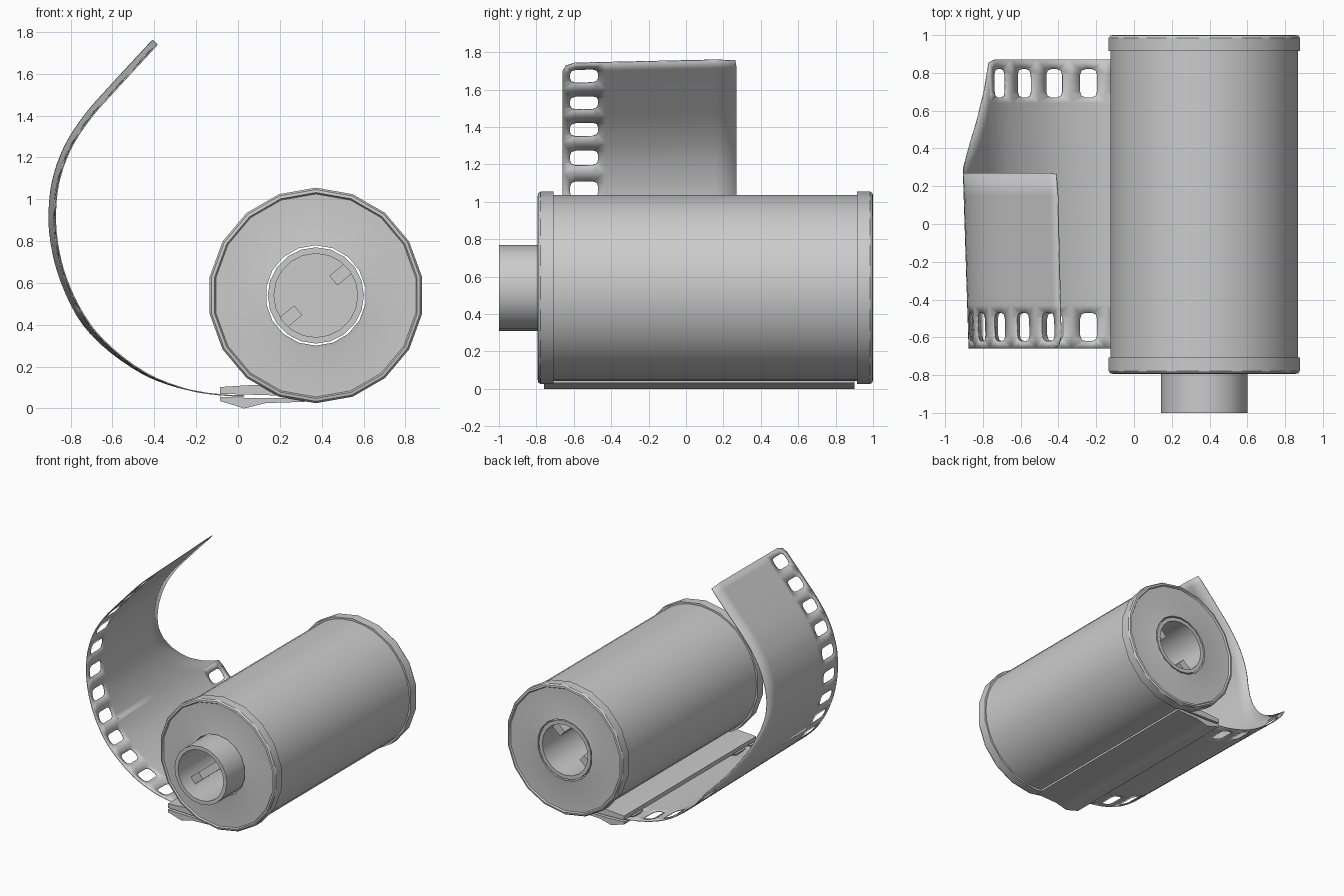
import bpy, bmesh, math
from mathutils import Vector, Matrix

if "Cube" in bpy.data.objects:
    bpy.data.objects.remove(bpy.data.objects["Cube"])

CX, CZ = 0.372, 0.54          # canister axis


def finish(name, bm, angle=32):
    bmesh.ops.remove_doubles(bm, verts=bm.verts, dist=1e-4)
    bmesh.ops.recalc_face_normals(bm, faces=bm.faces)
    me = bpy.data.meshes.new(name)
    bm.to_mesh(me)
    bm.free()
    ob = bpy.data.objects.new(name, me)
    bpy.context.collection.objects.link(ob)
    bpy.ops.object.select_all(action='DESELECT')
    ob.select_set(True)
    bpy.context.view_layer.objects.active = ob
    bpy.ops.object.shade_smooth_by_angle(angle=math.radians(angle))
    return ob


def lathe(name, profile, segs):
    """Revolve (radius, y) points around the canister axis."""
    bm = bmesh.new()
    rings = []
    for r, y in profile:
        rings.append([bm.verts.new((CX + r * math.sin(2 * math.pi * i / segs), y,
                                    CZ + r * math.cos(2 * math.pi * i / segs)))
                      for i in range(segs)])
    for a, b in zip(rings, rings[1:]):
        for i in range(segs):
            j = (i + 1) % segs
            bm.faces.new((a[i], a[j], b[j], b[i]))
    return finish(name, bm)


def extrude_y(name, outline, y0, y1):
    """Prism from an (x, z) outline."""
    bm = bmesh.new()
    a = [bm.verts.new((x, y0, z)) for x, z in outline]
    b = [bm.verts.new((x, y1, z)) for x, z in outline]
    bm.faces.new(a)
    bm.faces.new(b)
    n = len(a)
    for i in range(n):
        bm.faces.new((a[i], a[(i + 1) % n], b[(i + 1) % n], b[i]))
    return finish(name, bm, 20)


# Canister shell and crimped end caps
lathe("canister_body", [(0.497, -0.73), (0.497, 0.93)], 36)


def cap(name, y_end, d):
    prof = [(0.24, 0.08), (0.24, 0.008), (0.255, 0.012), (0.485, 0.012), (0.492, 0.0),
            (0.506, 0.003), (0.515, 0.016), (0.515, 0.085), (0.49, 0.085)]
    lathe(name, [(r, y_end + d * t) for r, t in prof], 18)


cap("front_cap", -0.793, 1)
cap("back_cap", 1.0, -1)

# Hollow spool with a closed middle, protruding at the front
lathe("spool_front", [(0, -0.3), (0.2, -0.3), (0.2, -1.0), (0.23, -1.0), (0.23, -0.7)], 20)
lathe("spool_back", [(0, 0.4), (0.2, 0.4), (0.2, 0.99), (0.23, 0.99), (0.23, 0.9)], 20)

# Drive keys inside the spool ends
for i, ang in enumerate((math.radians(40), math.radians(220))):
    for end, (y0, y1) in (("front", (-0.88, -0.3)), ("back", (0.4, 0.9))):
        c, s = math.cos(ang), math.sin(ang)
        pts = [(CX + r * c - t * s, CZ + r * s + t * c)
               for r, t in ((0.11, -0.03), (0.2, -0.03), (0.2, 0.03), (0.11, 0.03))]
        extrude_y(f"{end}_drive_key_{i + 1}", pts, y0, y1)

# Light-trap lips that hold the film
extrude_y("lower_lip", [(-0.085, 0.035), (0.03, 0.0), (0.13, 0.025), (0.32, 0.032),
                        (0.32, 0.05), (0.05, 0.05), (-0.085, 0.056)], -0.76, 0.90)
extrude_y("upper_lip", [(-0.085, 0.07), (-0.085, 0.102), (0.08, 0.113), (0.2, 0.10),
                        (0.25, 0.06)], -0.76, 0.90)

# Film path in (x, z): one point per sprocket hole, starting at u = -3
PATH = [Vector(p) for p in (
    (0.30, 0.06), (0.12, 0.06), (-0.06, 0.063), (-0.24, 0.09), (-0.42, 0.158),
    (-0.572, 0.262), (-0.695, 0.385), (-0.785, 0.535), (-0.845, 0.70), (-0.872, 0.88),
    (-0.86, 1.065), (-0.803, 1.235), (-0.707, 1.385), (-0.582, 1.527), (-0.45, 1.67),
    (-0.318, 1.812), (-0.186, 1.955))]


def path(u):
    i = min(int(math.floor(u + 3)), len(PATH) - 3)
    t = u + 3 - i
    a, b, c, d = PATH[i - 1:i + 3]
    return 0.5 * (2 * b + (c - a) * t + (2 * a - 5 * b + 4 * c - d) * t * t
                  + (3 * b - a - 3 * c + d) * t ** 3)


def place(u, y):
    """Flat film coordinates to bent, slightly twisted film."""
    if u > 11.45 and y < -0.65:          # rounded leader corner
        u, y = 11.4, -0.642
    elif u > 11.45 and y > 0.26:
        u, y = 11.46, 0.264
    p = path(u)
    t = (path(u + 0.02) - path(u - 0.02)).normalized()
    w = (y + 0.66) / 0.93 * max(0, min(1, u / 6)) * 0.03
    return (p.x - t.y * w, y, p.y + t.x * w)


EDGE = [(3.5, 0.855), (3.58, 0.81), (3.8, 0.70), (4.2, 0.57), (4.5, 0.50), (5, 0.405),
        (5.5, 0.335), (6, 0.29), (6.5, 0.27)]


def back_edge(u):
    if u < 3.45:
        return 0.87
    for (u0, y0), (u1, y1) in zip(EDGE, EDGE[1:]):
        if u <= u1:
            return y0 + (y1 - y0) * (u - u0) / (u1 - u0)
    return 0.27


bm = bmesh.new()


def hole_cell(k, yc, lo, hi):
    """One perforated cell of film: rounded hole inside a rectangle."""
    inner, outer = [], []
    for n, (sx, sy) in enumerate(((1, 1), (-1, 1), (-1, -1), (1, -1))):
        o = hi if sy > 0 else lo
        tri = [((0.25 * sx, 0.045 * sy), (0.5 * sx, yc + 0.05 * sy)),
               ((0.205 * sx, 0.067 * sy), (0.5 * sx, o)),
               ((0.09 * sx, 0.075 * sy), (0.2 * sx, o))]
        mid = [((0, 0.075 * sy), (0, o)), ((0.25 * sx, 0), (0.5 * sx, yc))][n % 2]
        for (iu, iy), (ou, oy) in (tri if n % 2 == 0 else tri[::-1]) + [mid]:
            if k == 3 and ou == 0.5 and oy == 0.87:
                oy, ou = 0.855, 0.5
            inner.append(bm.verts.new(place(k + iu, yc + iy)))
            outer.append(bm.verts.new(place(k + ou, oy)))
    for i in range(16):
        j = (i + 1) % 16
        bm.faces.new((inner[i], inner[j], outer[j], outer[i]))


for k in range(-1, 12):
    hole_cell(k, -0.545, -0.66, -0.43)
    if k < 4:
        hole_cell(k, 0.745, 0.64, 0.87)

# Plain middle of the film, tapering into the narrow leader
us = [k + o for k in range(-1, 12) for o in (-0.5, -0.2, 0, 0.2)] + [11.5]
us = sorted(us + [3.58])
for u0, u1 in zip(us, us[1:]):
    cols = []
    for u in (u0, u1):
        if u0 < 3.49:
            ys = (-0.43, 0.1, 0.64)
        else:
            f = back_edge(u)
            s = (f + 0.43) / 1.285
            ys = (-0.43, -0.43 + 0.53 * s, -0.43 + 1.07 * s, f)
        cols.append([bm.verts.new(place(u, y)) for y in ys])
    a, b = cols
    for i in range(len(a) - 1):
        bm.faces.new((a[i], a[i + 1], b[i + 1], b[i]))

film = finish("film_strip", bm, 40)
sol = film.modifiers.new("thickness", 'SOLIDIFY')
sol.thickness = 0.006
sol.offset = 0
